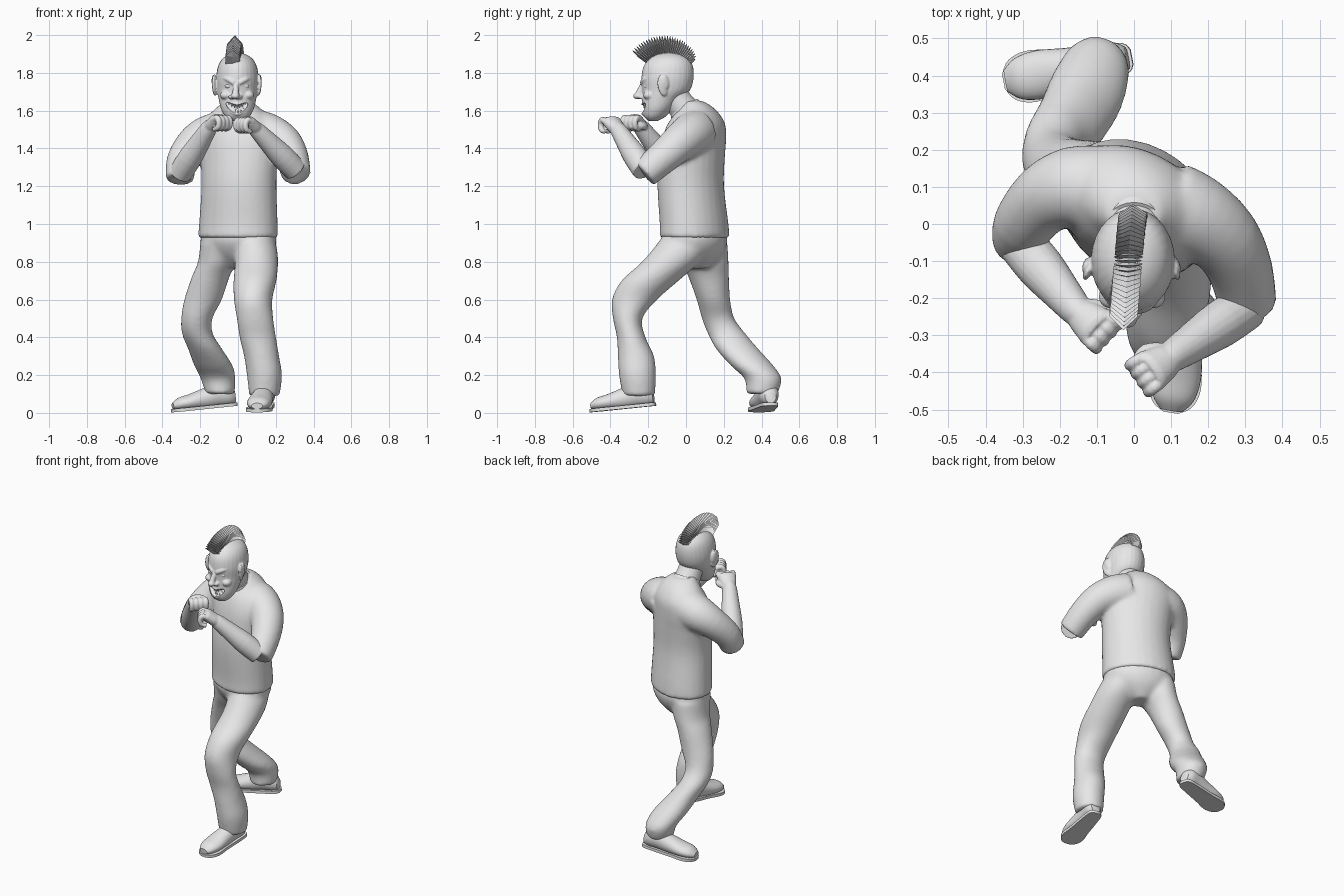
import bpy, bmesh, math
from mathutils import Vector as V, Matrix

cube = bpy.data.objects.get("Cube")
if cube:
    bpy.data.objects.remove(cube)

grey = bpy.data.materials.new("plain grey")
grey.use_nodes = True
grey.diffuse_color = (0.8, 0.8, 0.8, 1)
grey.node_tree.nodes["Principled BSDF"].inputs["Base Color"].default_value = (0.8, 0.8, 0.8, 1)


def flow(rows, n=4):
    """Smooth curve through rows of numbers."""
    out = []
    last = len(rows) - 1
    for i in range(last):
        a, b, c, d = (rows[min(max(i + k, 0), last)] for k in (-1, 0, 1, 2))
        for t in (k / n for k in range(n)):
            out.append([q + .5 * t * (r - p + t * (2 * p - 5 * q + 4 * r - s + t * (3 * (q - r) + s - p)))
                        for p, q, r, s in zip(a, b, c, d)])
    return out + [list(rows[-1])]


def loft(bm, rings, segs=28):
    """Closed skin through elliptical rings of (centre, half axis, half axis)."""
    loops = []
    for c, u, w in rings:
        angles = [2 * math.pi * i / segs for i in range(segs)]
        loops.append([bm.verts.new(c + u * math.cos(a) + w * math.sin(a)) for a in angles])
    for a, b in zip(loops, loops[1:]):
        for i in range(segs):
            j = (i + 1) % segs
            bm.faces.new((a[i], a[j], b[j], b[i]))
    bm.faces.new(loops[0][::-1])
    bm.faces.new(loops[-1])


def stack(bm, rows):
    """Level rings of (z, x, y, half width, half depth, turn in degrees)."""
    rings = []
    for z, x, y, hx, hy, *turn in flow(rows):
        m = Matrix.Rotation(math.radians(turn[0] if turn else 0), 3, 'Z')
        rings.append((V((x, y, z)), m @ V((hx, 0, 0)), m @ V((0, hy, 0))))
    loft(bm, rings)


def tube(bm, pts, radii, segs=16):
    """Round limb along a smooth path."""
    rows = flow([(*p, r) for p, r in zip(pts, radii)], 3)
    pts = [V(r[:3]) for r in rows]
    rings, u = [], None
    for i, p in enumerate(pts):
        t = (pts[min(i + 1, len(pts) - 1)] - pts[max(i - 1, 0)]).normalized()
        u = t.orthogonal() if u is None else u - t * u.dot(t)
        u.normalize()
        rings.append((p, u * rows[i][3], t.cross(u) * rows[i][3]))
    loft(bm, rings, segs)


def ball(bm, centre, size, rot=None):
    m = Matrix.Translation(centre) @ (rot or Matrix()) @ Matrix.Diagonal((*size, 1))
    bmesh.ops.create_uvsphere(bm, u_segments=24, v_segments=14, radius=1, matrix=m)


def finish(name, bm, voxel=0, passes=3, smooth=True):
    """Make the object; voxel > 0 fuses its pieces into one soft skin."""
    bmesh.ops.recalc_face_normals(bm, faces=bm.faces)
    me = bpy.data.meshes.new(name)
    bm.to_mesh(me)
    bm.free()
    me.materials.append(grey)
    for p in me.polygons:
        p.use_smooth = smooth
    if smooth:
        me.set_sharp_from_angle(angle=0.8)
    ob = bpy.data.objects.new(name, me)
    bpy.context.scene.collection.objects.link(ob)
    if voxel:
        mod = ob.modifiers.new("fuse", 'REMESH')
        mod.mode, mod.voxel_size, mod.use_smooth_shade = 'VOXEL', voxel, True
        mod = ob.modifiers.new("soften", 'SMOOTH')
        mod.factor, mod.iterations = 0.5, passes
    return ob


# Shirt with both sleeves, turned with the left shoulder forward
bm = bmesh.new()
stack(bm, [(.925, 0, .045, .223, .174, -28), (1, .002, .043, .218, .171, -28),
           (1.2, .005, .025, .207, .167, -28), (1.35, .005, .032, .213, .162, -27),
           (1.45, 0, .043, .22, .156, -26), (1.53, 0, .055, .198, .142, -24),
           (1.59, 0, .058, .145, .11, -18), (1.63, 0, .045, .098, .082, -8), (1.652, 0, .03, .07, .055, 0)])
tube(bm, [(-.1, .095, 1.475), (-.17, .098, 1.46), (-.24, .068, 1.415), (-.297, 0, 1.33), (-.308, -.05, 1.235)],
     [.118, .11, .095, .083, .075], 24)
tube(bm, [(.1, .05, 1.485), (.17, .018, 1.468), (.242, -.04, 1.425), (.287, -.125, 1.35), (.307, -.222, 1.265)],
     [.12, .113, .1, .088, .079], 24)
finish("shirt", bm, .012, 8)

# Neck and collar
bm = bmesh.new()
tube(bm, [(0, .03, 1.56), (0, -.035, 1.64), (-.003, -.085, 1.72)], [.085, .075, .075], 24)
finish("neck", bm)
bm = bmesh.new()
tilt = Matrix.Rotation(math.radians(30), 3, 'X')
loft(bm, [(V((0, -.012 + .008 * k, 1.622 - .012 * k)), tilt @ V((r, 0, 0)), tilt @ V((0, r, 0)))
          for k, r in ((0, .081), (1, .087), (2, .092))])
finish("collar", bm)

# Trousers
bm = bmesh.new()
stack(bm, [(1, 0, .04, .19, .14, -28), (.92, .003, .045, .212, .162, -28),
           (.84, 0, .055, .17, .13, -28), (.765, 0, .06, .05, .06, -28)])
stack(bm, [(.9, -.09, .08, .11, .14), (.8, -.11, .1, .102, .126), (.72, -.145, .12, .1, .108),
           (.6, -.185, .145, .1, .089), (.5, -.218, .17, .083, .086),
           (.42, -.215, .215, .082, .1), (.34, -.175, .27, .09, .112),
           (.25, -.13, .35, .102, .113), (.18, -.105, .408, .092, .098), (.1, -.095, .402, .077, .083)])
stack(bm, [(.92, .085, .0, .107, .135), (.86, .095, -.035, .113, .146), (.79, .098, -.09, .115, .153),
           (.7, .09, -.19, .114, .152), (.6, .08, -.272, .102, .12),
           (.5, .09, -.309, .097, .078), (.4, .105, -.29, .097, .076),
           (.3, .125, -.265, .093, .096), (.2, .14, -.257, .093, .098), (.09, .14, -.25, .081, .086)])
finish("trousers", bm, .012, 9)


# Shoes: upper and thin flat sole
def shoe(side, heel, toe):
    d = V(toe) - V(heel)
    place = (Matrix.Translation((*heel, .038)) @ Matrix.Rotation(math.atan2(d.y, d.x), 4, 'Z')
             @ Matrix.Rotation(.1, 4, 'Y'))
    bm = bmesh.new()
    uppers = [(.008, .05, .03, .035), (.04, .065, .05, .06), (.1, .068, .054, .064), (.17, .055, .058, .056),
              (.25, .045, .066, .042), (.31, .04, .056, .033), (.345, .033, .03, .016)]
    loft(bm, [(V((x, 0, z)), V((0, w, 0)), V((0, 0, h))) for x, z, w, h in flow(uppers)])
    bm.transform(place)
    finish(side + "_shoe", bm)
    bm = bmesh.new()
    edge = flow([(0, .02), (.02, .042), (.1, .052), (.2, .06), (.28, .07), (.33, .054), (.353, .02)])
    outline = edge + [(x, -w) for x, w in reversed(edge)]
    face = bm.faces.new([bm.verts.new((x, w, 0)) for x, w in outline])
    top = bmesh.ops.extrude_face_region(bm, geom=[face])["geom"]
    bmesh.ops.translate(bm, vec=(0, 0, .018), verts=[g for g in top if isinstance(g, bmesh.types.BMVert)])
    bm.transform(place)
    finish(side + "_sole", bm)


shoe("right", (-.005, .45), (-.345, .385))
shoe("left", (.155, -.16), (.1, -.505))


# Forearms ending in fists
def arm(side, elbow, wrist, d, s):
    elbow, wrist, d, s = V(elbow), V(wrist), V(d).normalized(), V(s).normalized()
    n = d.cross(s)
    n = (n if n.z > 0 else -n).normalized()
    bm = bmesh.new()
    tube(bm, [elbow, elbow.lerp(wrist, .35), elbow.lerp(wrist, .7), wrist, wrist + d * .03],
         [.062, .064, .054, .044, .038], 20)
    loft(bm, [(wrist + d * a, s * w, n * h) for a, w, h in
              ((-.01, .036, .036), (.04, .05, .037), (.085, .057, .034), (.1, .052, .024))])
    for k in range(4):
        p = wrist + d * .095 + s * (.044 - .029 * k)
        tube(bm, [p - d * .02, p + d * .014 - n * .006, p + d * .016 - n * .032,
                  p - d * .008 - n * .054, p - d * .04 - n * .045],
             [.014, .0165, .016, .015, .012], 12)
    p = wrist + s * .04 + d * .02
    tube(bm, [p - s * .01, p + d * .03 + s * .012 - n * .02, p + d * .06 - n * .04,
              p + d * .08 - s * .025 - n * .058], [.02, .019, .017, .013], 12)
    finish(side + "_arm", bm, .005, 2)


arm("right", (-.308, -.05, 1.265), (-.155, -.232, 1.505), (.65, -.55, .6), (.68, .73, 0))
arm("left", (.305, -.222, 1.285), (.105, -.355, 1.492), (-.68, -.46, .6), (-.57, .82, 0))

# Head with brow, cheeks, nose, lips and ears
bm = bmesh.new()
stack(bm, [(z, -.003, y, w, d) for z, y, w, d in (
    (1.545, -.175, .035, .024), (1.57, -.165, .065, .059), (1.61, -.15, .087, .082),
    (1.66, -.13, .099, .102), (1.71, -.105, .108, .127), (1.77, -.098, .113, .138),
    (1.83, -.094, .104, .132), (1.87, -.09, .084, .108), (1.895, -.09, .052, .068), (1.907, -.09, .015, .02))])
ball(bm, (-.014, -.253, 1.678), (.023, .027, .018))
tube(bm, [(-.01, -.225, 1.75), (-.013, -.25, 1.69)], [.011, .018])
for s in (-1, 1):
    ball(bm, (-.014 + s * .023, -.238, 1.673), (.014, .016, .012))
    ball(bm, (-.005 + s * .06, -.195, 1.682), (.03, .032, .024))
    tube(bm, [(-.008 + s * .012, -.232, 1.745), (-.005 + s * .045, -.218, 1.765),
              (-.005 + s * .08, -.175, 1.775)], [.013, .014, .01])
    lean = Matrix.Rotation(s * .35, 4, 'Z') @ Matrix.Rotation(.15, 4, 'X')
    ball(bm, (-.007 + s * .116, -.122, 1.735), (.012, .03, .058), lean)
    ball(bm, (-.007 + s * .121, -.11, 1.752), (.01, .021, .04), lean)
steps = [k / 4 for k in range(-4, 5)]
for low, bow in ((1.635, .025), (1.582, .078)):
    tube(bm, [(-.005 + .07 * t, -.228 + .05 * t * t, low + bow * t * t) for t in steps],
         [.008] * 9, 10)
head = finish("head", bm, .005, 2)

# Grinning mouth cutter
bm = bmesh.new()
tube(bm, [(-.005 + .06 * t, -.235 + .05 * t * t, 1.609 + .045 * t * t) for t in steps],
     [.022 - .014 * t * t for t in steps])
cutter = finish("mouth_cutter", bm)
cutter.hide_render = True
cutter.display_type = 'WIRE'
mod = head.modifiers.new("mouth", 'BOOLEAN')
mod.operation, mod.solver, mod.object = 'DIFFERENCE', 'EXACT', cutter

# Pointed teeth
bm = bmesh.new()
for k in range(-3, 4):
    x, y = .014 * k, -.222 + .0035 * k * k
    rise = .002 * k * k
    tube(bm, [(x - .005, y, 1.637 + rise / 2), (x - .005, y, 1.612 + rise)], [.007, .001], 8)
    tube(bm, [(x + .001, y + .004, 1.585 + rise), (x + .001, y + .002, 1.608 + rise)], [.006, .001], 8)
finish("teeth", bm)

# Eyes
bm = bmesh.new()
for s in (-1, 1):
    ball(bm, (-.005 + s * .043, -.208, 1.73), (.02, .016, .013))
finish("eyes", bm)

# Mohawk: a fan of pointed blades over the crown
bm = bmesh.new()
count = 30
for i in range(count):
    f = i / (count - 1)
    a = math.radians(32 + 111 * f)
    out, along = V((0, math.cos(a), math.sin(a))), V((0, -math.sin(a), math.cos(a)))
    c = V((-.002 - .026 * f, -.1, 1.78))
    tip = .178 + .053 * math.sqrt(f)
    mid = .1 + (tip - .1) * .66
    loft(bm, [(c + out * r, V((w, 0, 0)), along * t) for r, w, t in
              ((.1, .037, .01), (mid, .038, .01), (tip, .002, .001))], 4)
finish("mohawk", bm, smooth=False)
